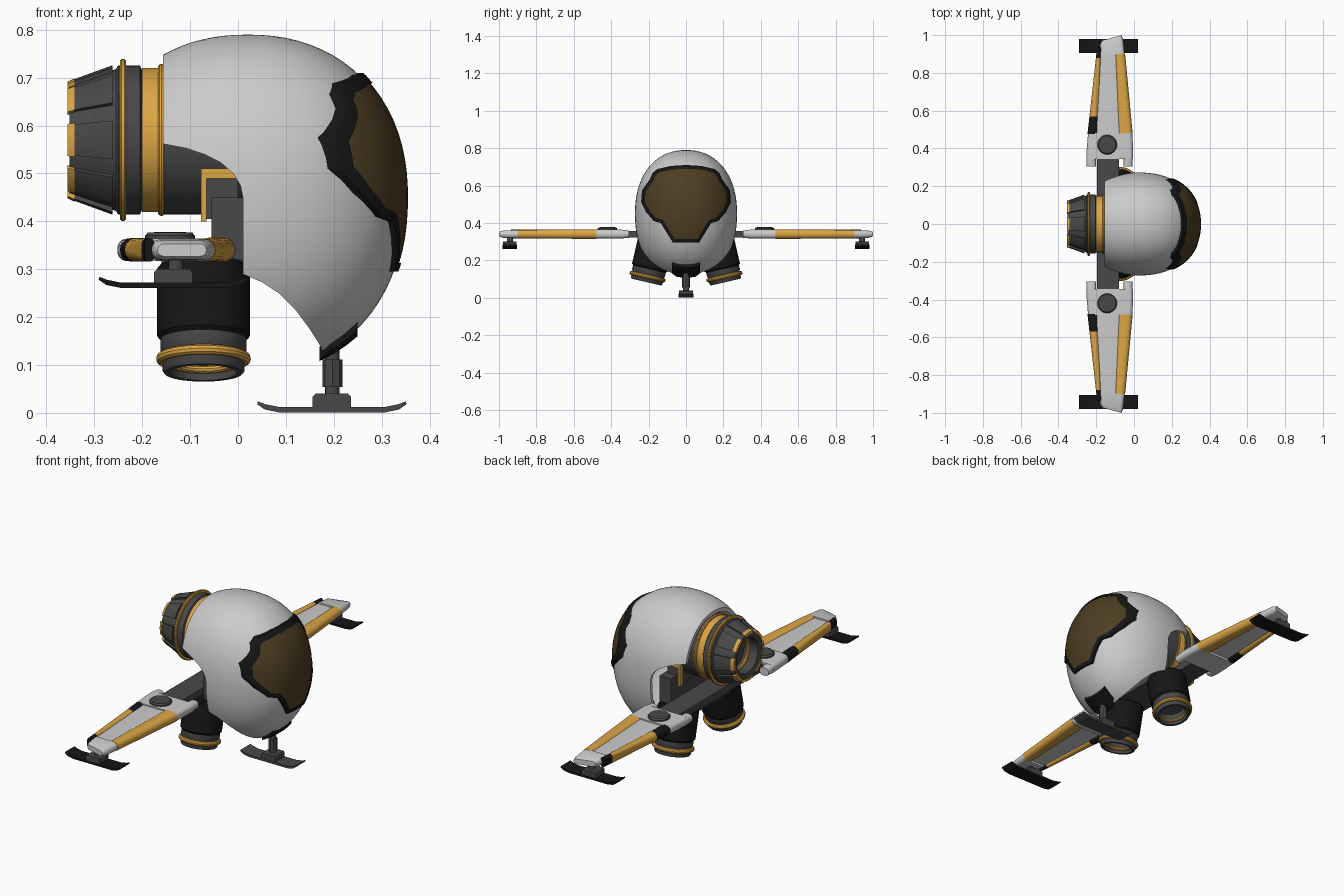
import bpy, bmesh, math
from mathutils import Matrix, Vector

if "Cube" in bpy.data.objects:
    bpy.data.objects.remove(bpy.data.objects["Cube"])

def mat(name, rgb):
    m = bpy.data.materials.new(name)
    m.diffuse_color = (*rgb, 1)
    m.use_nodes = True
    m.node_tree.nodes["Principled BSDF"].inputs["Base Color"].default_value = m.diffuse_color
    return m

WHITE = mat("light_grey", (0.62, 0.62, 0.62))
DARK = mat("dark_grey", (0.065, 0.065, 0.065))
BLACK = mat("black", (0.008, 0.008, 0.008))
GOLD = mat("gold", (0.72, 0.38, 0.06))
GLASS = mat("visor_brown", (0.075, 0.048, 0.016))

def finish(bm, name, m, mirror=False):
    me = bpy.data.meshes.new(name)
    bm.to_mesh(me)
    bm.free()
    ob = bpy.data.objects.new(name, me)
    bpy.context.collection.objects.link(ob)
    if m:
        me.materials.append(m)
    if mirror:
        mod = ob.modifiers.new("mirror", 'MIRROR')
        mod.use_axis = (False, True, False)
        mod.use_mirror_merge = False
    return ob

def prism(name, pts, axis, a, b, m=None, mirror=False):
    """Extrude a 2D outline along the given axis from a to b."""
    def v(p):
        return {'x': (a, p[0], p[1]), 'y': (p[0], a, p[1]), 'z': (p[0], p[1], a)}[axis]
    bm = bmesh.new()
    f = bm.faces.new([bm.verts.new(v(p)) for p in pts])
    ex = bmesh.ops.extrude_face_region(bm, geom=[f])
    d = Vector([(b - a) * (axis == c) for c in 'xyz'])
    bmesh.ops.translate(bm, vec=d, verts=[g for g in ex['geom'] if isinstance(g, bmesh.types.BMVert)])
    bmesh.ops.recalc_face_normals(bm, faces=bm.faces)
    return finish(bm, name, m, mirror)

def box(name, x0, x1, y0, y1, z0, z1, m, mirror=False):
    return prism(name, [(x0, z0), (x1, z0), (x1, z1), (x0, z1)], 'y', y0, y1, m, mirror)

def lathe(name, prof, mx, m, mirror=False, a0=0, a1=360, n=48, closed=True):
    """Revolve (radius, height) points round local z; partial sweeps get caps."""
    bm = bmesh.new()
    full = a1 - a0 >= 360
    rings = []
    for i in range(n if full else n + 1):
        t = math.radians(a0 + (a1 - a0) * i / n)
        rings.append([bm.verts.new(mx @ Vector((r * math.cos(t), r * math.sin(t), h))) for r, h in prof])
    k = len(prof)
    for i in range(n):
        A, B = rings[i], rings[(i + 1) % len(rings)]
        for j in range(k if closed else k - 1):
            bm.faces.new((A[j], A[(j + 1) % k], B[(j + 1) % k], B[j]))
    if not full:
        bm.faces.new(rings[0])
        bm.faces.new(rings[-1])
    bmesh.ops.remove_doubles(bm, verts=bm.verts, dist=1e-5)
    bmesh.ops.recalc_face_normals(bm, faces=bm.faces)
    return finish(bm, name, m, mirror)

def ring(name, R, r, h, mx, m, mirror=False, squash=1):
    c = [(R + r * math.cos(t * math.pi / 5), h + squash * r * math.sin(t * math.pi / 5)) for t in range(10)]
    return lathe(name, c, mx, m, mirror)

def bar(name, stations, m, rad=0.02):
    """Loft rounded sections along y: (y at x0, y at x1, x0, x1, z0, z1)."""
    bm = bmesh.new()
    loops = []
    for ya, yb, x0, x1, z0, z1 in stations:
        r = min(rad, (x1 - x0) / 2.02, (z1 - z0) / 2.02)
        lp = []
        for q, (cx, cz) in enumerate([(x1 - r, z1 - r), (x0 + r, z1 - r), (x0 + r, z0 + r), (x1 - r, z0 + r)]):
            for s in range(6):
                t = math.pi / 2 * (q + s / 5)
                x = cx + r * math.cos(t)
                lp.append(bm.verts.new((x, ya + (yb - ya) * (x - x0) / (x1 - x0), cz + r * math.sin(t))))
        loops.append(lp)
    for A, B in zip(loops, loops[1:]):
        for j in range(24):
            bm.faces.new((A[j], A[(j + 1) % 24], B[(j + 1) % 24], B[j]))
    bm.faces.new(loops[0])
    bm.faces.new(loops[-1])
    bmesh.ops.recalc_face_normals(bm, faces=bm.faces)
    return finish(bm, name, m, True)

def egg_shell(name, off, thick, m):
    """Hollow superellipsoid following the hull, pushed out by off."""
    bm = bmesh.new()
    for o, flip in ((off, False), (off - thick, True)):
        vs = bmesh.ops.create_uvsphere(bm, u_segments=72, v_segments=40, radius=1)['verts']
        for v in vs:
            c = v.co / sum(abs(k) ** 2.2 for k in v.co) ** (1 / 2.2)
            rz = 0.34 if c.z > 0 else 0.36
            v.co = (0.02 + c.x * (0.33 + o), c.y * (0.273 + o), 0.45 + c.z * (rz + o))
        if flip:
            bmesh.ops.reverse_faces(bm, faces=list({f for v in vs for f in v.link_faces}))
    return finish(bm, name, m)

def cut(ob, *ops):
    """Apply booleans and discard the cutters."""
    for cutter, op in ops:
        mod = ob.modifiers.new("cut", 'BOOLEAN')
        mod.object, mod.operation, mod.solver = cutter, op, 'EXACT'
    dg = bpy.context.evaluated_depsgraph_get()
    me = bpy.data.meshes.new_from_object(ob.evaluated_get(dg))
    ob.modifiers.clear()
    ob.data = me
    for cutter, _ in ops:
        bpy.data.objects.remove(cutter)

# Hull: egg shell with the rear and underside scooped away
side = [(-.157, .9), (-.157, .562), (-.11, .553), (-.07, .54), (-.035, .522), (-.01, .5), (.005, .475), (.01, .45),
        (.01, .29), (.05, .273), (.085, .25), (.12, .215), (.15, .175), (.172, .14), (.185, .1), (.185, 0), (-.6, 0), (-.6, .9)]
hull = egg_shell("hull", 0, 0.015, WHITE)
cut(hull, (prism("hull_cutter", side, 'y', -.5, .5), 'DIFFERENCE'))

# Visor and its frame
def sym(half):
    return half + [(-y, z) for y, z in reversed(half) if y > 0]
outer = sym([(0, .71), (.08, .705), (.155, .688), (.18, .665), (.192, .635), (.235, .575), (.24, .51), (.215, .46),
             (.172, .41), (.135, .4), (.07, .295)])
inner = sym([(0, .69), (.075, .686), (.145, .67), (.163, .655), (.175, .625), (.216, .567), (.221, .515), (.198, .47),
             (.163, .428), (.122, .415), (.06, .313)])
frame = egg_shell("visor_frame", 0.009, 0.014, BLACK)
cut(frame, (prism("c1", outer, 'x', .05, .6), 'INTERSECT'), (prism("c2", inner, 'x', .0, .7), 'DIFFERENCE'))
glass = egg_shell("visor_glass", 0.005, 0.009, GLASS)
cut(glass, (prism("c3", inner, 'x', .05, .6), 'INTERSECT'))

# Chin plate
chin = egg_shell("chin_plate", 0.011, 0.022, BLACK)
cut(chin, (prism("c4", [(.17, -.05), (.195, -.075), (.25, -.075), (.25, .075), (.195, .075), (.17, .05)], 'z', 0, .35), 'INTERSECT'))

# Main rear engine (local z runs along world x)
EX = Matrix.Translation((0, 0, .57)) @ Matrix.Rotation(math.pi / 2, 4, 'Y')
lathe("engine_body", [(0, -.27), (.085, -.27), (.088, -.345), (.115, -.352), (.148, -.255), (.156, -.25), (.156, -.205),
                      (.145, -.2), (.145, -.165), (.156, -.16), (.156, .02), (0, .02)], EX, DARK, closed=False)
lathe("engine_band", [(.14, -.2), (.15, -.2), (.15, -.165), (.14, -.165)], EX, GOLD)
ring("engine_front_ring", .152, .007, -.16, EX, GOLD)
lathe("engine_rear_ring", [(.145, -.246), (.166, -.246), (.169, -.243), (.169, -.237), (.166, -.234), (.145, -.234)], EX, GOLD)
ring("nozzle_inner_ring", .08, .009, -.295, EX, GOLD)
for i in range(8):
    a = 45 * i
    lathe(f"nozzle_panel_{i}", [(.11, -.35), (.124, -.35), (.156, -.262), (.14, -.262)], EX, DARK, a0=a - 15, a1=a + 15, n=8)
    lathe(f"nozzle_tab_{i}", [(.108, -.356), (.122, -.356), (.129, -.341), (.115, -.341)], EX, GOLD, a0=a - 16, a1=a + 16, n=8)

# Engine mount with gold edging, centre block and wing spar
box("engine_mount", -.07, .0, -.15, .15, .405, .5, DARK)
box("mount_edge_top", -.075, .005, .135, .157, .49, .51, GOLD, True)
box("mount_edge_rear", -.077, -.066, .135, .157, .40, .51, GOLD, True)
box("centre_block", -.055, .01, -.2, .2, .32, .45, DARK)
box("wing_spar", -.195, -.08, -.35, .35, .322, .357, DARK)
box("belly_block", -.16, .01, -.14, .14, .285, .33, DARK)

# Tilted lower thrusters
TH = Matrix.Translation((-.072, .205, .113)) @ Matrix.Rotation(math.radians(13), 4, 'X')
lathe("thruster_casing", [(0, .2), (.09, .2), (.097, .192), (.097, .05), (.09, .042), (0, .042)], TH, BLACK, True, closed=False)
lathe("thruster_nozzle", [(.09, .045), (.09, .018), (.086, .012), (.086, -.024), (.082, -.03), (.07, -.03), (.066, .03), (0, .03)],
      TH, DARK, True, closed=False)
ring("thruster_ring", .088, .011, 0, TH, GOLD, True)
ring("thruster_inner_ring", .066, .008, -.008, TH, GOLD, True)

# Wings (built on +y, mirrored)
Z = (.317, .364)
bar("wing_root", [(.343, .343, -.252, -.005, *Z), (.4, .4, -.25, -.005, *Z), (.482, .482, -.243, -.009, *Z)], WHITE)
for n, x0, x1 in (("rear", -.252, -.2), ("front", -.055, -.008)):
    bar(f"wing_lug_{n}", [(.305, .305, x0, x1, .32, .36), (.35, .35, x0, x1, *Z)], WHITE)
bar("wing_panel", [(.47, .47, -.21, -.06, .328, .358), (.9, .9, -.19, -.08, .328, .354)], WHITE, .004)
bar("wing_tip", [(.895, .895, -.185, -.049, .318, .362), (.955, .98, -.178, -.058, .32, .36),
                 (.972, 1.0, -.168, -.066, .327, .353)], WHITE)
bar("wing_front_rail", [(.478, .478, -.085, -.007, .315, .366), (.9, .9, -.102, -.047, .317, .363)], GOLD, .024)
def rear(y):
    t = (y - .48) / .45
    return (y, y, -.246 + .05 * t, -.19 + .015 * t, .316, .365)
bar("wing_rear_cuff_inner", [rear(.476), rear(.57)], BLACK, .024)
bar("wing_rear_rail", [rear(.57), rear(.88)], GOLD, .024)
bar("wing_rear_cuff_outer", [rear(.88), rear(.935)], BLACK, .024)
lathe("wing_cap", [(0, .34), (.052, .34), (.052, .37), (.046, .377), (0, .378)],
      Matrix.Translation((-.142, .42, 0)), DARK, True, n=32, closed=False)

# Landing skids
def skid(name, cx, cy, z, hw, mirror):
    low = [(-.156, .018), (-.14, .007), (-.11, .001), (.11, .001), (.14, .007), (.156, .018)]
    pts = [(cx + x, z + h) for x, h in low] + [(cx + x * .99, z + h + .011 - .005 * (abs(x) > .15)) for x, h in reversed(low)]
    prism(name + "_blade", pts, 'y', cy - hw, cy + hw, BLACK if z > .1 else DARK, mirror)
    prism(name + "_foot", [(cx - .04, z + .01), (cx + .04, z + .01), (cx + .04, z + .034), (cx + .034, z + .04),
                           (cx - .034, z + .04), (cx - .04, z + .034)], 'y', cy - hw * .95, cy + hw * .95, DARK, mirror)

skid("nose_skid", .196, 0, 0, .04, False)
skid("wing_skid", -.135, .942, .26, .038, True)
UP = Matrix.Translation((.197, 0, 0))
lathe("nose_strut", [(0, .03), (.015, .03), (.015, .19), (0, .19)], UP, DARK, n=16, closed=False)
lathe("nose_strut_sleeve", [(0, .054), (.021, .054), (.021, .112), (0, .112)], UP, DARK, n=8, closed=False)
lathe("wing_skid_strut", [(0, .29), (.016, .29), (.016, .335), (0, .335)],
      Matrix.Translation((-.13, .942, 0)), DARK, True, n=16, closed=False)

# Smooth shading with sharp edges kept
bpy.ops.object.select_all(action='SELECT')
bpy.context.view_layer.objects.active = hull
bpy.ops.object.shade_smooth_by_angle(angle=math.radians(35))
